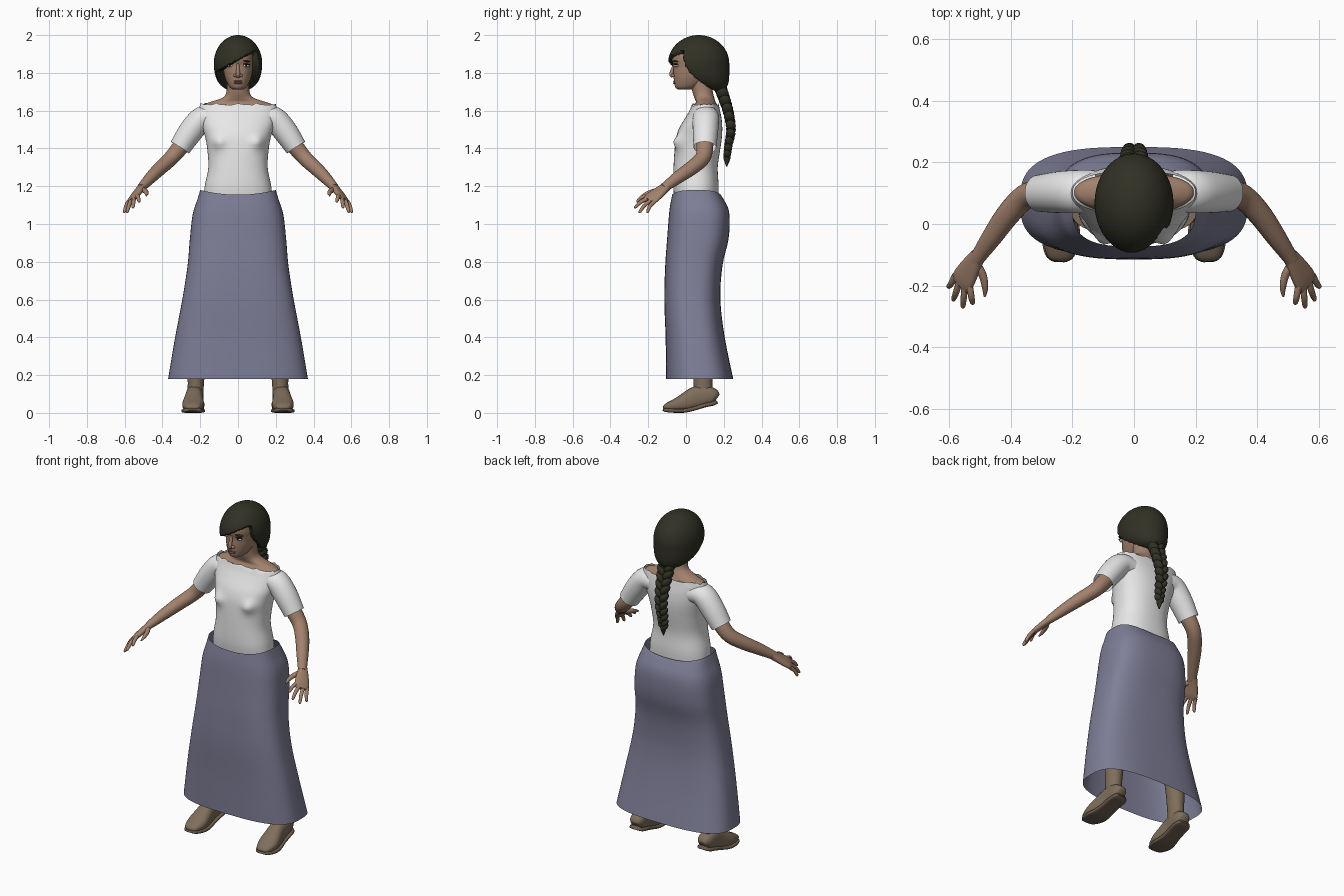
import bpy, bmesh, math, random
from mathutils import Vector, Matrix, Euler

random.seed(4)
if "Cube" in bpy.data.objects:
    bpy.data.objects.remove(bpy.data.objects["Cube"], do_unlink=True)


def material(name, r, g, b):
    m = bpy.data.materials.new(name)
    m.use_nodes = True
    m.diffuse_color = (r, g, b, 1)
    bsdf = next(n for n in m.node_tree.nodes if n.type == 'BSDF_PRINCIPLED')
    bsdf.inputs["Base Color"].default_value = (r, g, b, 1)
    return m


SKIN = material("skin_brown", .36, .22, .15)
SHIRT = material("shirt_white", .82, .82, .82)
SKIRT = material("skirt_lavender", .21, .21, .31)
HAIR = material("hair_dark", .03, .03, .018)
BOOT = material("boot_brown", .21, .155, .105)
SOLE = material("sole_brown", .15, .11, .075)
WHITE = material("eye_white", .8, .8, .78)
DARK = material("lash_black", .012, .01, .008)
LIPS = material("lip_brown", .27, .14, .1)


def finish(name, bm, mat):
    """Turn a bmesh into a smooth shaded object."""
    bmesh.ops.recalc_face_normals(bm, faces=bm.faces)
    me = bpy.data.meshes.new(name)
    bm.to_mesh(me)
    bm.free()
    me.materials.append(mat)
    me.shade_smooth()
    me.set_sharp_from_angle(angle=math.radians(55))
    ob = bpy.data.objects.new(name, me)
    bpy.context.collection.objects.link(ob)
    return ob


def smooth(rows, k=4):
    """Add in-between rows along a smooth curve through the given ones."""
    out = []
    for i in range(len(rows) - 1):
        p = [rows[max(i - 1, 0)], rows[i], rows[i + 1], rows[min(i + 2, len(rows) - 1)]]
        for s in range(k):
            t = s / k
            out.append([b + .5 * t * (c - a + t * (2*a - 5*b + 4*c - d + t * (3*(b - c) + d - a)))
                        for a, b, c, d in zip(*p)])
    return out + [list(rows[-1])]


def loft(bm, rings, caps):
    loops = [[bm.verts.new(p) for p in r] for r in rings]
    n = len(loops[0])
    for a, b in zip(loops, loops[1:]):
        for i in range(n):
            j = (i + 1) % n
            bm.faces.new((a[i], a[j], b[j], b[i]))
    if caps:
        bm.faces.new(loops[0])
        bm.faces.new(loops[-1])


def ring(c, u, v, p, n):
    pts = []
    for i in range(n):
        a = 2 * math.pi * i / n
        cs, sn = math.cos(a), math.sin(a)
        pts.append(c + u * math.copysign(abs(cs) ** (2 / p), cs)
                   + v * math.copysign(abs(sn) ** (2 / p), sn))
    return pts


def stack(bm, rows, p=2.3, x=0, n=56, caps=True):
    """Level rings; each row is height, front y, back y, half width."""
    loft(bm, [ring(Vector((x, (f + b) / 2, z)), Vector((w, 0, 0)), Vector((0, (b - f) / 2, 0)), p, n)
              for z, f, b, w in smooth(rows)], caps)


def tube(bm, rows, side=1, across=(0, 1, 0), p=2, n=20, caps=True):
    """Rings along a path; each row is x, y, z, radius across, radius other way."""
    rows = smooth(rows)
    pts = [Vector((r[0] * side, r[1], r[2])) for r in rows]
    axis = Vector((across[0] * side, across[1], across[2]))
    rings = []
    for i, r in enumerate(rows):
        t = (pts[min(i + 1, len(pts) - 1)] - pts[max(i - 1, 0)]).normalized()
        u = (axis - t * axis.dot(t)).normalized()
        rings.append(ring(pts[i], u * r[3], t.cross(u) * r[4], p, n))
    loft(bm, rings, caps)


def ball(bm, loc, rad, rot=(0, 0, 0), n=20):
    m = Matrix.Translation(loc) @ Euler(rot).to_matrix().to_4x4() @ Matrix.Diagonal((*rad, 1))
    bmesh.ops.create_uvsphere(bm, u_segments=n, v_segments=n * 3 // 4, radius=1, matrix=m)


# Skirt, open at the hem, with a waist that dips at front and back
bm = bmesh.new()
stack(bm, [(.18, -.105, .25, .37), (.4, -.108, .205, .333), (.6, -.115, .182, .295),
           (.78, -.11, .193, .267), (.92, -.1, .225, .255), (1.05, -.09, .23, .24),
           (1.13, -.08, .205, .215), (1.18, -.073, .183, .2)], p=2.9, n=72, caps=False)
for v in bm.verts:
    if v.co.z > 1.1:
        v.co.z -= .025 * (v.co.z - 1.1) / .08 * max(0, 1 - (v.co.x / .2) ** 2)
finish("skirt", bm, SKIRT)

# Shirt body with bust and a slightly ragged neckline
bm = bmesh.new()
stack(bm, [(1.13, -.06, .17, .182), (1.2, -.068, .173, .176), (1.3, -.066, .168, .157),
           (1.4, -.06, .182, .163), (1.46, -.052, .19, .174), (1.51, -.035, .192, .188),
           (1.56, -.005, .188, .2), (1.6, .018, .18, .207), (1.637, .033, .172, .2)], caps=False)
for v in bm.verts:
    if v.co.y < .06:
        d = (abs(v.co.x) - .105) ** 2 + (v.co.z - 1.435) ** 2
        v.co.y -= .028 * math.exp(-d / .0012)
    if v.co.z > 1.63:
        v.co.z += random.uniform(-.008, .004)
finish("shirt_body", bm, SHIRT)

# Neck and bare shoulders
bm = bmesh.new()
stack(bm, [(1.57, .03, .165, .18), (1.622, .04, .166, .194), (1.645, .052, .157, .15),
           (1.667, .045, .15, .085), (1.7, .034, .142, .061), (1.78, .02, .13, .058)], p=2.2)
finish("neck_and_shoulders", bm, SKIN)

# Head
bm = bmesh.new()
stack(bm, [(1.712, -.042, .03, .026), (1.722, -.055, .06, .042), (1.745, -.062, .1, .057),
           (1.785, -.066, .14, .072), (1.84, -.066, .17, .08), (1.87, -.074, .178, .082),
           (1.91, -.066, .175, .079), (1.95, -.03, .14, .06), (1.968, .03, .1, .03)], p=2.2)
finish("head", bm, SKIN)

# Nose: bridge, tip and nostrils
bm = bmesh.new()
tube(bm, [(0, -.06, 1.85, .008, .008), (0, -.07, 1.82, .009, .009), (0, -.077, 1.795, .012, .011),
          (0, -.07, 1.778, .011, .008)], across=(1, 0, 0))
ball(bm, (0, -.077, 1.789), (.011, .011, .01))
for s in (1, -1):
    ball(bm, (.014 * s, -.066, 1.786), (.01, .012, .009))
finish("nose", bm, SKIN)

# Lips
bm = bmesh.new()
for z, h in ((1.756, .005), (1.746, .006)):
    ball(bm, (0, -.056, z), (.025, .013, h))
finish("lips", bm, LIPS)

# Eyes, lashes and brows
for s, label in ((1, "left"), (-1, "right")):
    x = .043 * s
    bm = bmesh.new()
    ball(bm, (x, -.05, 1.838), (.018, .014, .008))
    finish(label + "_eye", bm, WHITE)
    bm = bmesh.new()
    ball(bm, (x, -.058, 1.839), (.007, .0075, .007))
    ball(bm, (x, -.053, 1.846), (.021, .013, .004), (0, .1 * s, 0))
    finish(label + "_iris_and_lashes", bm, DARK)
    bm = bmesh.new()
    ball(bm, (x, -.055, 1.862), (.025, .013, .004), (0, .15 * s, .3 * s))
    finish(label + "_brow", bm, HAIR)

# Hair cap: a shell sunk into the head below the side-swept fringe
bm = bmesh.new()
centre = Vector((0, .067, 1.85))
ball(bm, centre, (.128, .162, .15), n=80)
for v in bm.verts:
    p = v.co
    low = max(0, (centre.z - p.z) / .15) ** 2
    p.x *= 1 + .2 * low
    p.y += .085 * low
    drop = max(0, 1.87 - p.z)
    side_line = -.015 + .1 * drop + 5.5 * drop * drop
    fringe = 1.868 + .55 * p.x
    t = min(1, max(0, min(side_line - p.y, fringe - p.z) / .012))
    v.co = centre + (p - centre) * (1 - .5 * t * t * (3 - 2 * t))
finish("hair_cap", bm, HAIR)

# Braid: crossing lobes that shrink towards a pointed tuft
bm = bmesh.new()
path = smooth([(.175, 1.74), (.2, 1.67), (.225, 1.59), (.238, 1.5), (.225, 1.42), (.217, 1.36)], 4)
for i, (y, z) in enumerate(path):
    s = 1 if i % 2 else -1
    k = 1 - .5 * i / len(path)
    ball(bm, (.023 * s * k, y, z), (.027 * k, .036 * k, .043 * k), (.25, .6 * s, 0), 14)
tube(bm, [(0, .218, 1.38, .014, .014), (0, .217, 1.35, .019, .016), (0, .215, 1.305, .003, .003)])
finish("braid", bm, HAIR)

for s, label in ((1, "left"), (-1, "right")):
    # Sleeve
    bm = bmesh.new()
    tube(bm, [(.13, .105, 1.56, .07, .058), (.19, .105, 1.558, .07, .064), (.25, .103, 1.49, .067, .065),
              (.307, .1, 1.405, .06, .057)], s, n=32, caps=False)
    finish(label + "_sleeve", bm, SHIRT)

    # Arm
    bm = bmesh.new()
    tube(bm, [(.24, .1, 1.5, .045, .045), (.305, .1, 1.408, .044, .044), (.355, .087, 1.348, .041, .04),
              (.41, .03, 1.297, .039, .037), (.46, -.04, 1.248, .034, .032),
              (.505, -.105, 1.2, .026, .024), (.515, -.12, 1.19, .026, .021)], s, n=24)
    finish(label + "_arm", bm, SKIN)

    # Hand with spread fingers and thumb
    bm = bmesh.new()
    spread = Vector((.7, .5, -.5))
    tube(bm, [(.505, -.1, 1.2, .024, .021), (.53, -.14, 1.17, .036, .018),
              (.553, -.178, 1.14, .043, .015), (.565, -.197, 1.125, .038, .009)], s, spread, 2.4)
    base = Vector((.557, -.183, 1.135))
    tips = [(.523, -.262, 1.118), (.556, -.274, 1.086), (.588, -.25, 1.06), (.604, -.207, 1.06)]
    for i, tip in enumerate(tips):
        a, b = base + spread * (i * .022 - .033), Vector(tip)
        mid = a.lerp(b, .5) + Vector((0, -.004, .006))
        tube(bm, [(*a, .011, .011), (*mid, .0105, .0105), (*a.lerp(b, .9), .008, .008),
                  (*b, .003, .003)], s, spread, n=12)
    tube(bm, [(.515, -.125, 1.185, .014, .014), (.492, -.165, 1.175, .014, .013),
              (.484, -.205, 1.163, .011, .01), (.485, -.235, 1.15, .004, .004)], s, spread, n=12)
    finish(label + "_hand", bm, SKIN)

    # Leg and boot shaft
    bm = bmesh.new()
    tube(bm, [(.225, .092, .08, .05, .042), (.223, .09, .16, .05, .043), (.215, .09, .32, .056, .052),
              (.19, .075, .55, .058, .058), (.13, .06, 1, .08, .08)], s, n=28)
    finish(label + "_leg", bm, BOOT)

    # Boot foot and sole share one outline: y, bottom, top, half width
    outline = [(-.118, .016, .028, .02), (-.103, .01, .05, .042), (-.05, .006, .078, .057),
               (0, .008, .108, .053), (.05, .02, .138, .046), (.1, .035, .145, .046),
               (.145, .045, .13, .042), (.163, .055, .1, .026)]
    bm = bmesh.new()
    tube(bm, [(.235 - .06 * y, y, (lo + hi) / 2, w, (hi - lo) / 2) for y, lo, hi, w in outline],
         s, (1, 0, 0), 2.5, 28)
    finish(label + "_boot", bm, BOOT)
    bm = bmesh.new()
    tube(bm, [(.235 - .06 * y, y, lo + .005, w + .005, .011) for y, lo, hi, w in outline],
         s, (1, 0, 0), 4, 28)
    finish(label + "_sole", bm, SOLE)
